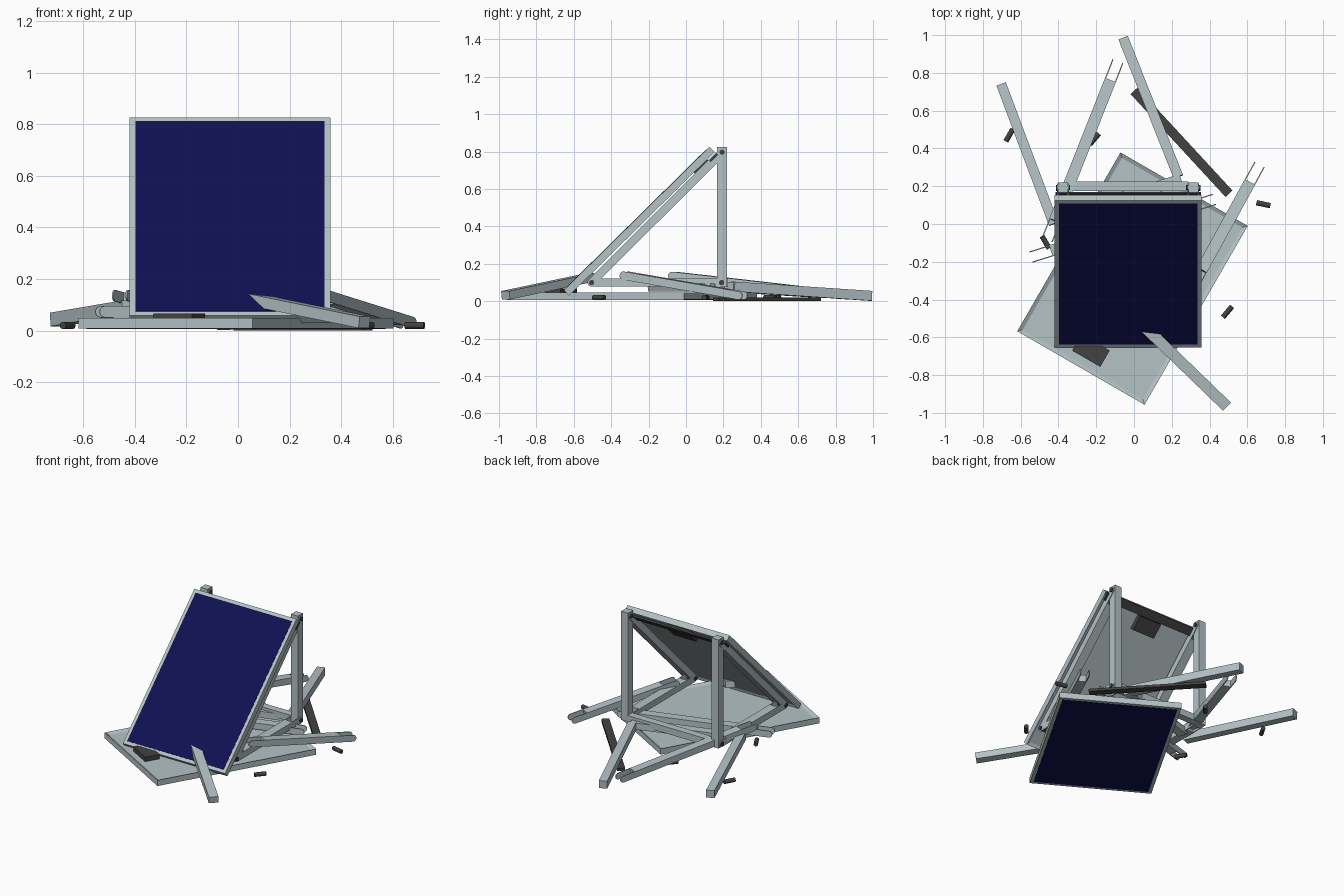
import bpy, bmesh, math
from mathutils import Vector, Matrix

if "Cube" in bpy.data.objects:
    bpy.data.objects.remove(bpy.data.objects["Cube"])


def material(name, rgb):
    m = bpy.data.materials.new(name)
    m.diffuse_color = (*rgb, 1)
    m.use_nodes = True
    m.node_tree.nodes["Principled BSDF"].inputs["Base Color"].default_value = m.diffuse_color
    return m


STEEL = material("pale steel", (0.46, 0.54, 0.56))
CELLS = material("solar blue", (0.005, 0.005, 0.085))
DARK = material("dark plastic", (0.055, 0.055, 0.055))


def finish(name, bm, mats, matrix):
    bmesh.ops.recalc_face_normals(bm, faces=bm.faces)
    me = bpy.data.meshes.new(name)
    bm.to_mesh(me)
    bm.free()
    for m in mats:
        me.materials.append(m)
    ob = bpy.data.objects.new(name, me)
    ob.matrix_world = matrix
    bpy.context.collection.objects.link(ob)
    return ob


def add_box(bm, size, centre=(0, 0, 0)):
    m = Matrix.Translation(centre) @ Matrix.Diagonal((*size, 1))
    return bmesh.ops.create_cube(bm, size=1, matrix=m)["verts"]


def frame_between(p0, p1, roll=0):
    """Matrix at the midpoint: local x along the bar, local y level."""
    p0, p1 = Vector(p0), Vector(p1)
    x = (p1 - p0).normalized()
    y = Vector((0, 0, 1)).cross(x)
    y = y.normalized() if y.length > 1e-4 else Vector((0, 1, 0))
    z = x.cross(y)
    rot = Matrix((x, y, z)).transposed().to_4x4()
    return (Matrix.Translation((p0 + p1) / 2) @ rot
            @ Matrix.Rotation(roll, 4, "X")), (p1 - p0).length


def bar(name, p0, p1, width=0.053, height=0.053, mat=STEEL, roll=0):
    m, length = frame_between(p0, p1, roll)
    bm = bmesh.new()
    add_box(bm, (length, width, height))
    return finish(name, bm, [mat], m)


def forked_bar(name, p0, p1, width=0.062, height=0.044, lug=0.11):
    """Bar whose tips carry a pair of thin round-ended lugs."""
    m, length = frame_between(p0, p1)
    bm = bmesh.new()
    add_box(bm, (length - 2 * lug, width, height))
    r, t = height / 2, 0.006
    for end in (-1, 1):
        for side in (-1, 1):
            root = length / 2 - lug - 0.01
            pts = [(root, -r), (root, r)]
            for i in range(9):
                a = math.pi / 2 - math.pi * i / 8
                pts.append((length / 2 - r + r * math.cos(a), r * math.sin(a)))
            y = side * (width / 2 - t / 2) - t / 2
            f = bm.faces.new([bm.verts.new((end * px, y, pz)) for px, pz in pts])
            ex = bmesh.ops.extrude_face_region(bm, geom=[f])["geom"]
            bmesh.ops.translate(bm, vec=(0, t, 0),
                                verts=[v for v in ex if isinstance(v, bmesh.types.BMVert)])
    return finish(name, bm, [STEEL], m)


def pin(name, centre, angle=0, length=0.075, r=0.014):
    bm = bmesh.new()
    bmesh.ops.create_cone(bm, cap_ends=True, segments=12, radius1=r, radius2=r,
                          depth=length, matrix=Matrix.Rotation(math.pi / 2, 4, "Y"))
    m = Matrix.Translation(centre) @ Matrix.Rotation(math.radians(angle), 4, "Z")
    return finish(name, bm, [DARK], m)


W, L, T = 0.778, 1.093, 0.04


def panel(name, matrix):
    """Local +z is the cell side, local y the long side."""
    bm = bmesh.new()
    add_box(bm, (W, L, T))
    # recessed back sheet
    bm.faces.ensure_lookup_table()
    back = min(bm.faces, key=lambda f: f.calc_center_median().z)
    bmesh.ops.inset_region(bm, faces=[back], thickness=0.03)
    bmesh.ops.translate(bm, verts=back.verts, vec=(0, 0, 0.012))
    finish(name + "_frame", bm, [STEEL], matrix)
    # cell sheet
    bm = bmesh.new()
    add_box(bm, (W - 0.044, L - 0.044, 0.004), (0, 0, T / 2))
    finish(name + "_cells", bm, [CELLS], matrix)
    # junction box
    bm = bmesh.new()
    add_box(bm, (0.172, 0.1, 0.045), (0, 0.44, -0.0165))
    finish(name + "_junction_box", bm, [DARK], matrix)


# Standing panel, leaning back 45 degrees
XC = -0.031
panel("standing_panel", Matrix.Translation((XC, -0.25, 0.428))
      @ Matrix.Rotation(math.radians(44.6), 4, "X"))

# Fallen panel, cells down
panel("fallen_panel", Matrix.Translation((-0.008, -0.289, 0.028))
      @ Matrix.Rotation(math.radians(150), 4, "Z") @ Matrix.Rotation(math.pi, 4, "Y")
      )

# Standing support: posts, rails, foot bars, pins
TOP, FOOT, TOE = (0.193, 0.797), (0.19, 0.1), (-0.505, 0.1)
for side, label in ((-1, "left"), (1, "right")):
    x = XC + side * 0.345
    bar(label + "_post", (x, 0.193, 0.077), (x, 0.193, 0.825))
    d = Vector((0, TOP[0] - TOE[0], TOP[1] - TOE[1])).normalized() * 0.022
    forked_bar(label + "_rail", Vector((x, *TOE)) - d, Vector((x, *TOP)) + d)
    forked_bar(label + "_foot_bar", (x, TOE[0] - 0.022, 0.1), (x, FOOT[0] + 0.022, 0.1))
    for spot, (y, z) in (("top", TOP), ("foot", FOOT), ("toe", TOE)):
        pin(f"{label}_{spot}_pin", (x, y, z))
bar("cross_bar", (XC - 0.32, 0.2, 0.1), (XC + 0.32, 0.2, 0.1), 0.05, 0.045)

# Dark strip behind the top edge of the standing panel
bar("standing_strip", (XC - 0.385, 0.147, 0.768), (XC + 0.385, 0.147, 0.768),
    0.055, 0.012, DARK, math.radians(45))

# Scattered parts of the second support
bar("loose_strip", (0, 0.705, 0.01), (0.503, 0.16, 0.01), 0.05, 0.018, DARK)
bar("loose_post_left", (-0.703, 0.74, 0.043), (-0.425, 0.0, 0.09))
bar("loose_post_back", (-0.057, 0.985, 0.029), (0.235, 0.25, 0.078))
bar("loose_cross_bar", (0.49, -0.965, 0.032), (0.02, -0.51, 0.128), 0.06, 0.045)
forked_bar("loose_rail_back", (-0.085, 0.862, 0.03), (-0.46, -0.085, 0.138))
forked_bar("loose_rail_middle", (-0.545, -0.175, 0.073), (0.425, 0.13, 0.073))
forked_bar("loose_foot_bar_right", (0.665, 0.315, 0.027), (0.305, -0.34, 0.14))
bar("loose_foot_bar_middle", (0.25, 0.235, 0.08), (-0.36, 0.05, 0.085), 0.06, 0.044)

# Scattered pins
for i, (x, y, a) in enumerate(((-0.66, 0.47, 60), (-0.468, -0.097, -60),
                               (-0.21, 0.45, 50), (0.685, 0.105, -12),
                               (0.495, -0.465, 50))):
    pin(f"loose_pin_{i + 1}", (x, y, 0.02), a)
